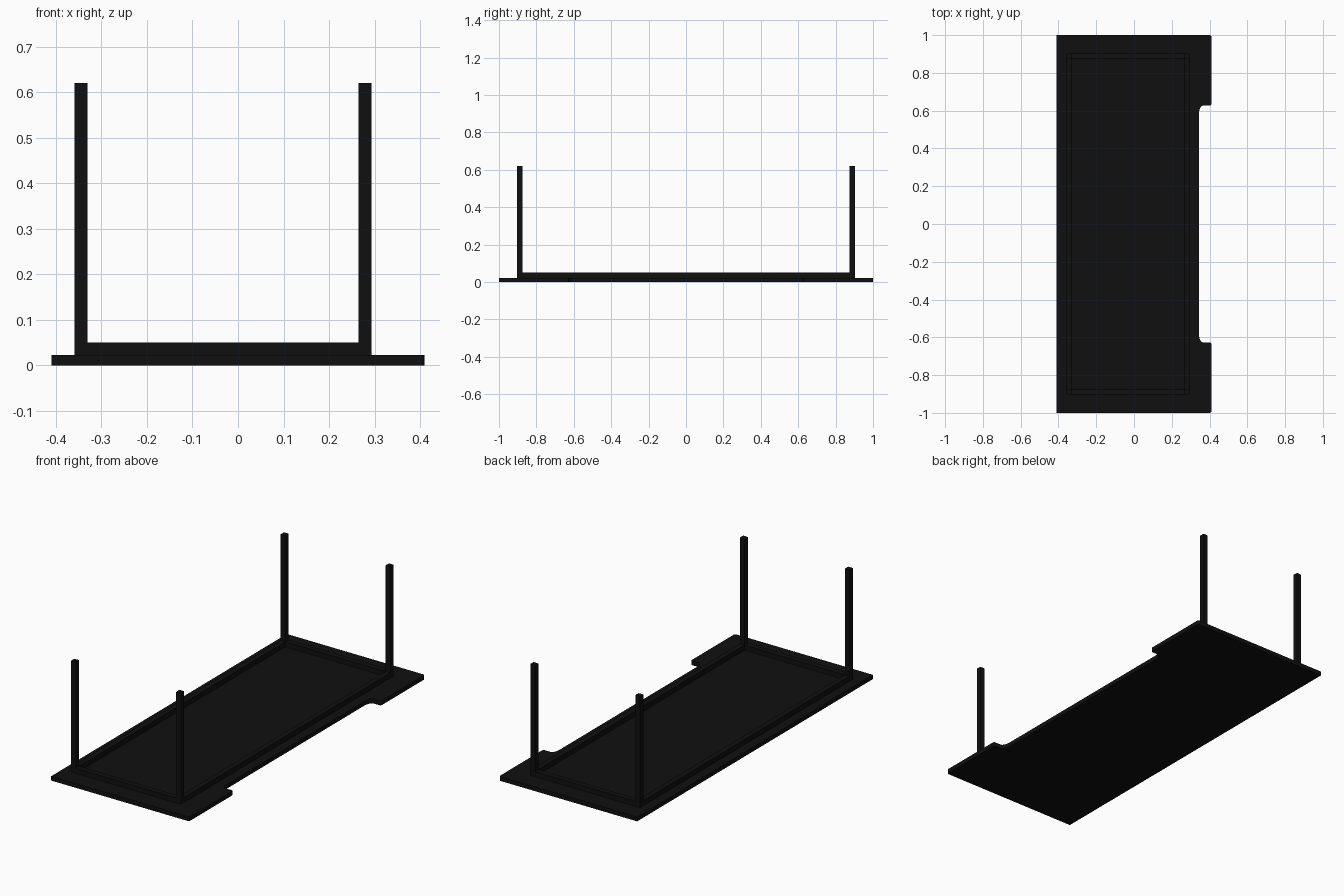
import bpy, bmesh, math
from mathutils import Vector

if "Cube" in bpy.data.objects:
    bpy.data.objects.remove(bpy.data.objects["Cube"])

black = bpy.data.materials.new("matte black")
black.diffuse_color = (0.005, 0.005, 0.005, 1)
black.use_nodes = True
black.node_tree.nodes["Principled BSDF"].inputs["Base Color"].default_value = black.diffuse_color

SLAB_TOP, FRAME_TOP, LEG_TOP = 0.023, 0.05, 0.62
BAR = 0.028                              # leg and rail thickness
XL, XR, YE = -0.345, 0.279, 0.889        # leg centre lines


def finish(name, bm):
    bmesh.ops.recalc_face_normals(bm, faces=bm.faces)
    mesh = bpy.data.meshes.new(name)
    bm.to_mesh(mesh)
    bm.free()
    mesh.materials.append(black)
    obj = bpy.data.objects.new(name, mesh)
    bpy.context.collection.objects.link(obj)
    return obj


def box(name, lo, hi):
    bm = bmesh.new()
    bmesh.ops.create_cube(bm, size=1)
    for v in bm.verts:
        v.co = Vector([(a + b) / 2 + c * (b - a) for a, b, c in zip(lo, hi, v.co)])
    return finish(name, bm)


def arc(cx, cy, rx, ry, start, end, n=6):
    steps = [math.radians(start + (end - start) * i / n) for i in range(n + 1)]
    return [(cx + rx * math.cos(t), cy + ry * math.sin(t)) for t in steps]


# Tabletop lying face down, with a long notch in its right edge
r = 0.01
half = [(0.344, 0)]
half += arc(0.366, 0.582, 0.022, 0.045, 180, 90)       # inner fillet
half += arc(0.41 - r, 0.627 + r, r, r, -90, 0)         # notch lip
half += arc(0.41 - r, 1 - r, r, r, 0, 90)              # outer corner
half += [(-0.41, 1)]
outline = half + [(x, -y) for x, y in reversed(half[1:])]
bm = bmesh.new()
face = bm.faces.new([bm.verts.new((x, y, 0)) for x, y in outline])
up = bmesh.ops.extrude_face_region(bm, geom=[face])["geom"]
bmesh.ops.translate(bm, vec=(0, 0, SLAB_TOP),
                    verts=[g for g in up if isinstance(g, bmesh.types.BMVert)])
top = finish("tabletop", bm)
bpy.context.view_layer.objects.active = top
top.select_set(True)
bpy.ops.object.shade_smooth_by_angle(angle=math.radians(30))

# Legs pointing up
h = BAR / 2
for xn, x in (("left", XL), ("right", XR)):
    for yn, y in (("front", -YE), ("back", YE)):
        box(f"{yn}_{xn}_leg", (x - h, y - h, SLAB_TOP), (x + h, y + h, LEG_TOP))

# Frame rails between the legs
for n, x in (("left", XL), ("right", XR)):
    box(f"{n}_rail", (x - h, -YE + h, SLAB_TOP), (x + h, YE - h, FRAME_TOP))
for n, y in (("front", -YE), ("back", YE)):
    box(f"{n}_rail", (XL + h, y - h, SLAB_TOP), (XR - h, y + h, FRAME_TOP))
